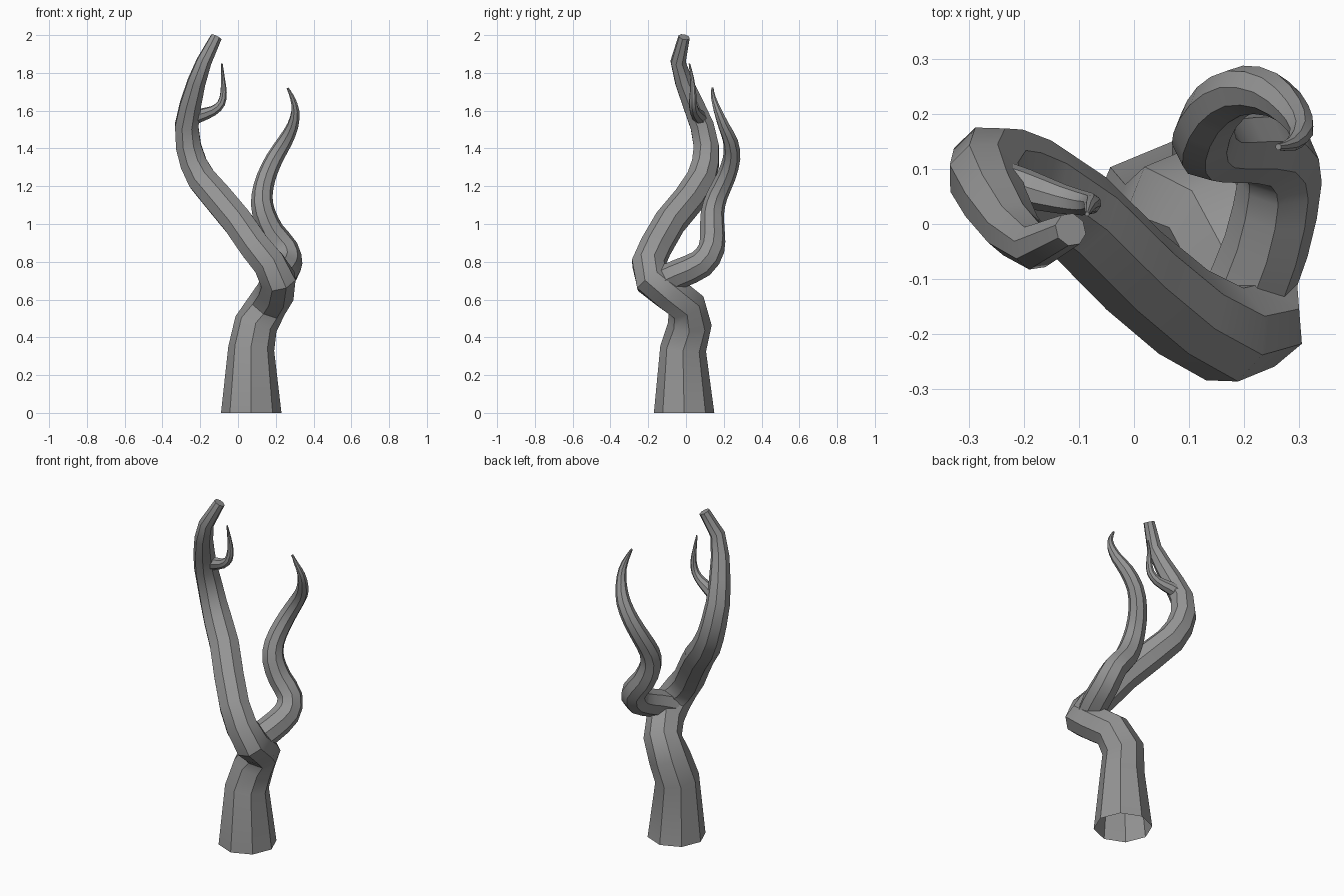
import bpy, bmesh, math
from mathutils import Vector

if "Cube" in bpy.data.objects:
    bpy.data.objects.remove(bpy.data.objects["Cube"])

SIDES = 8
bark = bpy.data.materials.new("bark_grey")
bark.diffuse_color = (0.3, 0.3, 0.3, 1)
bark.use_nodes = True
bark.node_tree.nodes["Principled BSDF"].inputs["Base Color"].default_value = bark.diffuse_color


def refine(pts):
    """Add a Catmull-Rom midpoint between neighbouring path points."""
    out = []
    for i in range(len(pts) - 1):
        p0, p1, p2, p3 = pts[max(i - 1, 0)], pts[i], pts[i + 1], pts[min(i + 2, len(pts) - 1)]
        out.append(p1)
        out.append(tuple((9 * (b + c) - a - d) / 16 for a, b, c, d in zip(p0, p1, p2, p3)))
    return out + [pts[-1]]


def limb(name, pts, first_dir=None, cap_start=False):
    """Sweep an octagon along (x, y, z, radius) points with a twist-free frame."""
    centres = [Vector(p[:3]) for p in pts]
    bm = bmesh.new()
    rings, u = [], Vector((1, 0, 0))
    for i, c in enumerate(centres):
        a = (c - centres[i - 1]).normalized() if i else Vector()
        b = (centres[i + 1] - c).normalized() if i < len(pts) - 1 else Vector()
        t = (a + b).normalized()
        if i == 0 and first_dir:
            t = Vector(first_dir)
        u = (u - t * u.dot(t)).normalized()
        v = t.cross(u)
        ring = []
        for k in range(SIDES):
            ang = 2 * math.pi * k / SIDES
            ring.append(bm.verts.new(c + (u * math.cos(ang) + v * math.sin(ang)) * pts[i][3]))
        rings.append(ring)
    for r0, r1 in zip(rings, rings[1:]):
        for k in range(SIDES):
            j = (k + 1) % SIDES
            bm.faces.new((r0[k], r0[j], r1[j], r1[k]))
    bm.faces.new(rings[-1])
    if cap_start:
        bm.faces.new(rings[0][::-1])
    mesh = bpy.data.meshes.new(name)
    bm.to_mesh(mesh)
    bm.free()
    mesh.materials.append(bark)
    ob = bpy.data.objects.new(name, mesh)
    bpy.context.collection.objects.link(ob)
    bpy.ops.object.select_all(action='DESELECT')
    ob.select_set(True)
    bpy.context.view_layer.objects.active = ob
    bpy.ops.object.shade_smooth_by_angle(angle=math.radians(40))
    return ob


# Trunk, open underneath, flowing into the main branch
limb("trunk_and_main_branch", [
    (0.07, -0.01, 0.00, 0.16),
    (0.07, -0.015, 0.34, 0.122),
    (0.095, 0.02, 0.47, 0.116),
    (0.155, 0.0, 0.57, 0.105),
    (0.20, -0.09, 0.64, 0.103),
    (0.212, -0.18, 0.705, 0.10),
    (0.165, -0.20, 0.79, 0.092),
    (0.09, -0.16, 0.88, 0.088),
    (0.0, -0.085, 1.01, 0.087),
    (-0.10, 0.015, 1.13, 0.086),
    (-0.19, 0.08, 1.235, 0.082),
    (-0.235, 0.103, 1.32, 0.076),
    (-0.262, 0.108, 1.41, 0.072),
    (-0.272, 0.085, 1.52, 0.067),
    (-0.252, 0.04, 1.63, 0.06),
    (-0.22, -0.01, 1.75, 0.051),
    (-0.18, -0.042, 1.86, 0.042),
    (-0.115, -0.01, 1.99, 0.031),
], first_dir=(0, 0, 1))

# Side branch leaving the fork towards the back
limb("side_branch", refine([
    (0.20, -0.14, 0.69, 0.08),
    (0.24, -0.04, 0.735, 0.078),
    (0.265, 0.08, 0.79, 0.076),
    (0.25, 0.135, 0.87, 0.07),
    (0.18, 0.14, 0.96, 0.066),
    (0.136, 0.14, 1.06, 0.062),
    (0.127, 0.165, 1.15, 0.056),
    (0.15, 0.212, 1.25, 0.051),
    (0.195, 0.242, 1.35, 0.046),
    (0.25, 0.235, 1.44, 0.04),
    (0.29, 0.20, 1.52, 0.031),
    (0.304, 0.168, 1.60, 0.022),
    (0.287, 0.145, 1.67, 0.013),
    (0.262, 0.14, 1.72, 0.006),
]), cap_start=True)

# Small twig high on the main branch
limb("twig", refine([
    (-0.25, 0.08, 1.555, 0.038),
    (-0.20, 0.065, 1.575, 0.036),
    (-0.13, 0.045, 1.60, 0.027),
    (-0.088, 0.037, 1.64, 0.022),
    (-0.076, 0.037, 1.70, 0.017),
    (-0.08, 0.032, 1.77, 0.011),
    (-0.085, 0.018, 1.85, 0.004),
]), cap_start=True)
